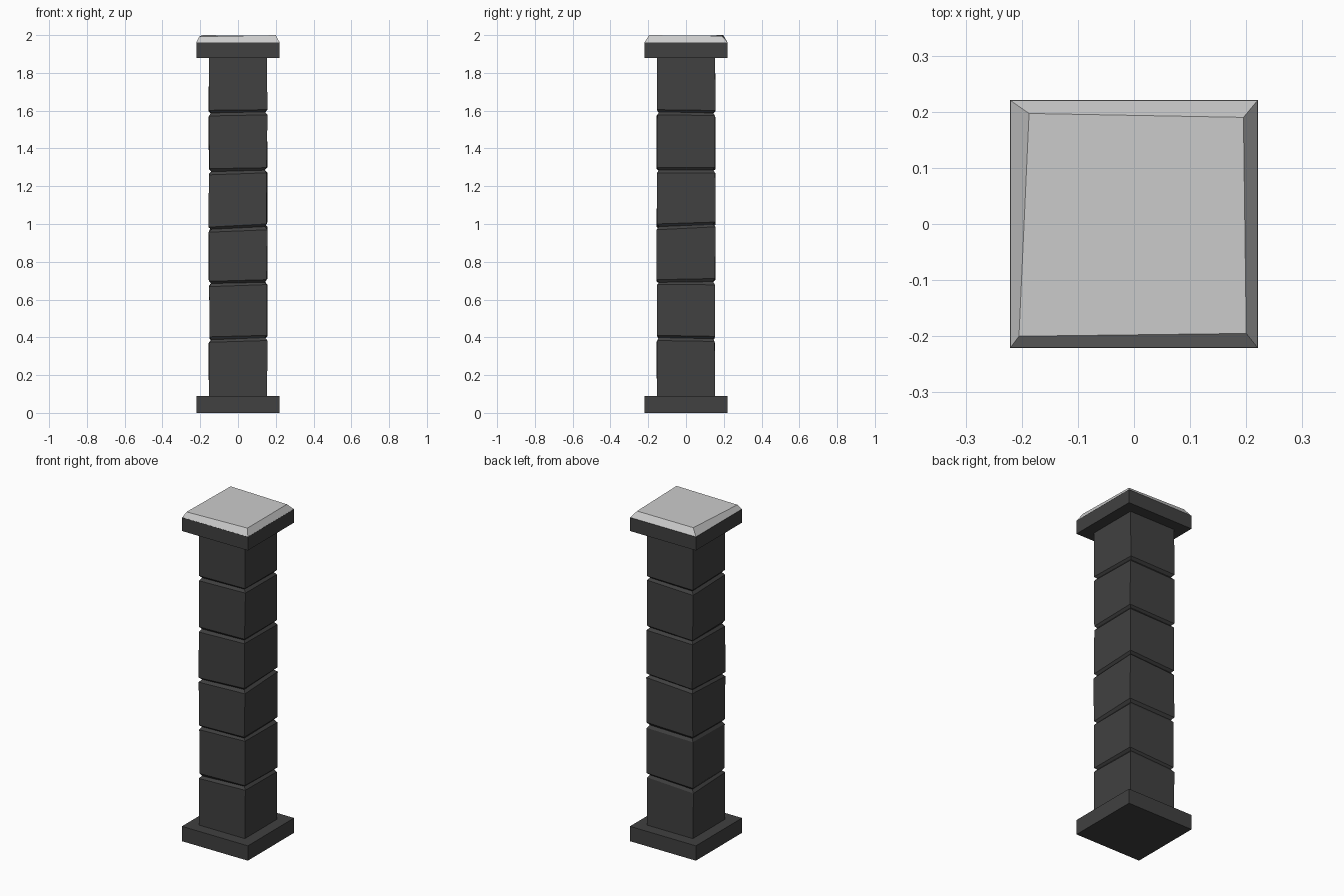
import bpy
import bmesh
import random

random.seed(4)

cube = bpy.data.objects.get("Cube")
if cube:
    bpy.data.objects.remove(cube, do_unlink=True)


def make_material(name, rgb):
    mat = bpy.data.materials.new(name)
    mat.use_nodes = True
    mat.diffuse_color = (*rgb, 1)
    mat.node_tree.nodes["Principled BSDF"].inputs["Base Color"].default_value = (*rgb, 1)
    return mat


dark_stone = make_material("dark_stone", (0.052, 0.052, 0.052))
pale_stone = make_material("pale_stone", (0.6, 0.6, 0.6))

CORNERS = ((-1, -1), (1, -1), (1, 1), (-1, 1))


def ring(half, z, tilt_x=0.0, tilt_y=0.0, jitter=0.0):
    """Four corners of a square, optionally tilted and roughened."""
    def rough():
        return random.uniform(-jitter, jitter)
    return [(sx * (half + rough()), sy * (half + rough()),
             z + sx * tilt_x + sy * tilt_y + rough()) for sx, sy in CORNERS]


def loft(name, rings, mat):
    """Closed solid with flat faces through a stack of square rings."""
    bm = bmesh.new()
    loops = [[bm.verts.new(p) for p in r] for r in rings]
    bm.faces.new(loops[0][::-1])
    bm.faces.new(loops[-1])
    for low, high in zip(loops, loops[1:]):
        for i in range(4):
            j = (i + 1) % 4
            bm.faces.new((low[i], low[j], high[j], high[i]))
    mesh = bpy.data.meshes.new(name)
    bm.to_mesh(mesh)
    bm.free()
    mesh.materials.append(mat)
    obj = bpy.data.objects.new(name, mesh)
    bpy.context.collection.objects.link(obj)
    return obj


# Square plinth and the slab under the cap
loft("base_plinth", [ring(0.221, 0), ring(0.221, 0.09)], dark_stone)
loft("cap_slab", [ring(0.221, 1.88), ring(0.221, 1.962)], dark_stone)

# Pale bevelled cap with an uneven top
cap_top = [(-0.205, -0.2, 1.992), (0.2, -0.195, 2.0),
           (0.195, 0.19, 1.996), (-0.187, 0.197, 2.0)]
loft("cap_top", [ring(0.22, 1.962), cap_top], pale_stone)

# Shaft of six rough blocks, chamfered where they meet
SHAFT = 0.154
joints = [(0.39, 0.006, -0.003), (0.69, 0.003, 0.002), (0.985, 0.007, 0.006),
          (1.282, 0.004, 0.001), (1.588, 0.003, -0.003)]
bottom = [ring(SHAFT, 0.09)]
for index, (z, tilt_x, tilt_y) in enumerate(joints, 1):
    groove = ring(SHAFT - 0.012, z, tilt_x, tilt_y)
    below = ring(SHAFT, z - 0.014, tilt_x, tilt_y, 0.003)
    above = ring(SHAFT, z + 0.014, tilt_x, tilt_y, 0.003)
    loft(f"shaft_block_{index}", bottom + [below, groove], dark_stone)
    bottom = [groove, above]
loft("shaft_block_6", bottom + [ring(SHAFT, 1.88)], dark_stone)
